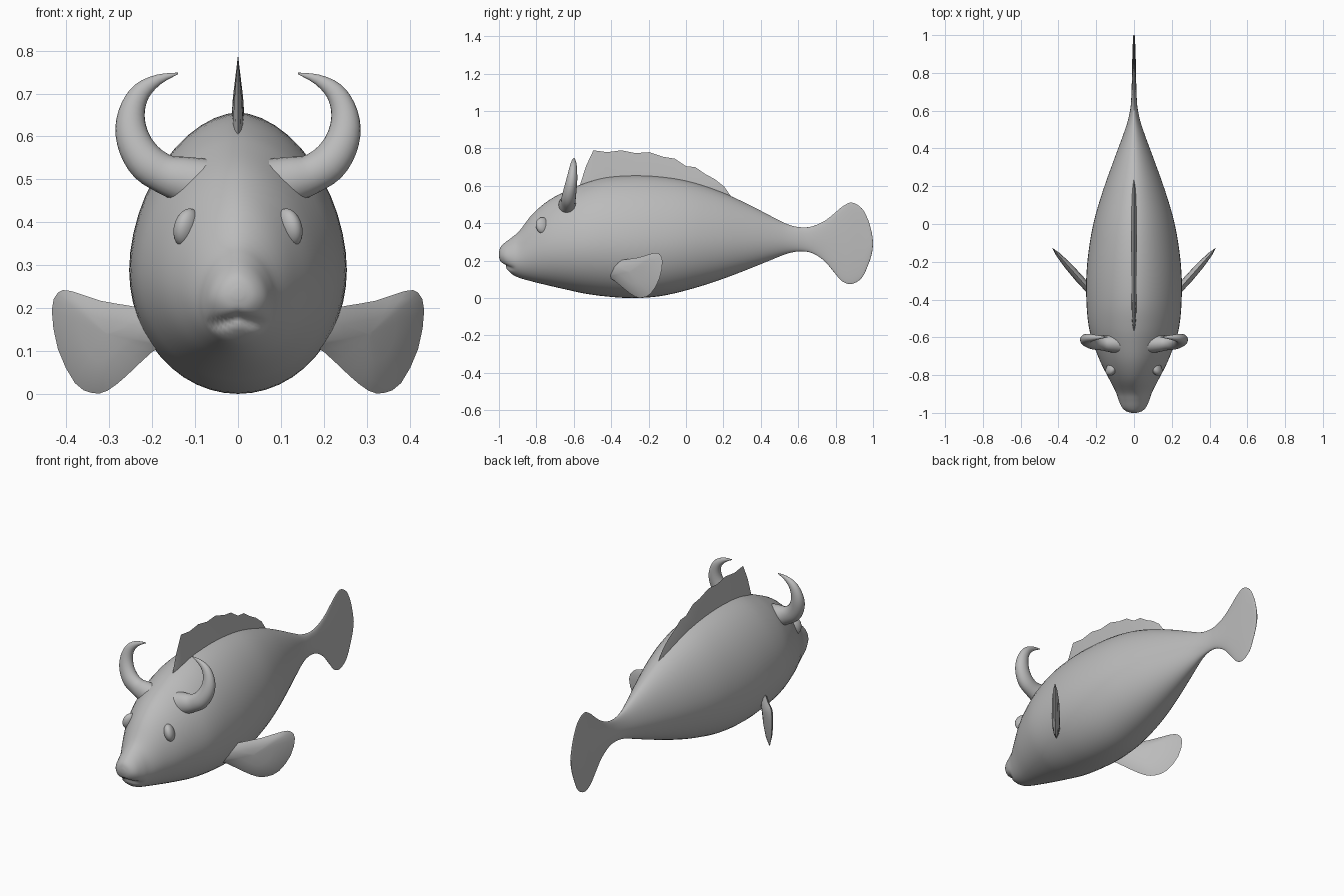
import bpy, bmesh, math
from mathutils import Vector

if "Cube" in bpy.data.objects:
    bpy.data.objects.remove(bpy.data.objects["Cube"])

grey = bpy.data.materials.new("matte grey")
grey.diffuse_color = (0.5, 0.5, 0.5, 1)
grey.use_nodes = True
grey.node_tree.nodes["Principled BSDF"].inputs["Base Color"].default_value = grey.diffuse_color


def catmull(pts, steps):
    """Smooth interpolation through tuples of any length."""
    out = []
    for i in range(len(pts) - 1):
        p0, p1, p2, p3 = (pts[min(max(i + k, 0), len(pts) - 1)] for k in (-1, 0, 1, 2))
        for s in range(steps):
            t = s / steps
            out.append(tuple(0.5 * (2 * b + (c - a) * t + (2 * a - 5 * b + 4 * c - d) * t * t
                                    + (3 * b - a - 3 * c + d) * t ** 3)
                             for a, b, c, d in zip(p0, p1, p2, p3)))
    return out + [tuple(pts[-1])]


def finish(name, bm, angle=40):
    bmesh.ops.recalc_face_normals(bm, faces=bm.faces[:])
    me = bpy.data.meshes.new(name)
    bm.to_mesh(me)
    bm.free()
    ob = bpy.data.objects.new(name, me)
    bpy.context.collection.objects.link(ob)
    me.materials.append(grey)
    bpy.ops.object.select_all(action='DESELECT')
    ob.select_set(True)
    bpy.context.view_layer.objects.active = ob
    bpy.ops.object.shade_smooth_by_angle(angle=math.radians(angle))
    return ob


def loft(name, rings, angle=40):
    """Skin closed rings of equal length and cap both ends."""
    bm = bmesh.new()
    rows = [[bm.verts.new(p) for p in r] for r in rings]
    n = len(rows[0])
    for a, b in zip(rows, rows[1:]):
        for i in range(n):
            j = (i + 1) % n
            bm.faces.new((a[i], a[j], b[j], b[i]))
    bm.faces.new(rows[0])
    bm.faces.new(rows[-1])
    return finish(name, bm, angle)


# Body and tail fin: (y, half width, bottom, top)
body = [(-1.0, .012, .222, .245), (-.992, .04, .195, .272), (-.97, .064, .168, .295),
        (-.93, .082, .128, .325), (-.89, .096, .108, .36), (-.82, .132, .088, .45),
        (-.73, .178, .066, .525), (-.625, .218, .042, .58), (-.54, .24, .024, .615),
        (-.43, .251, .009, .645), (-.29, .253, .0, .656), (-.14, .24, .01, .65),
        (.015, .212, .045, .625), (.175, .165, .095, .573), (.335, .108, .155, .5),
        (.47, .058, .21, .43), (.55, .032, .24, .392), (.62, .018, .25, .378),
        (.68, .014, .238, .385), (.74, .012, .198, .412), (.79, .011, .14, .45),
        (.835, .01, .09, .488), (.885, .009, .075, .511), (.94, .007, .108, .48),
        (.975, .006, .18, .415), (.993, .005, .235, .35), (1.0, .003, .285, .3)]
rings = []
for y, w, lo, hi in catmull(body, 4):
    mid = lo + .44 * (hi - lo)
    ring = []
    for k in range(48):
        a = 2 * math.pi * k / 48
        c, s = math.cos(a), math.sin(a)
        up = s > 0
        x = w * math.copysign(abs(c) ** (1.12 if up else 1.0), c)
        z = mid + ((hi - mid) * s ** 1.08 if up else (mid - lo) * s)
        # mouth crease under the muzzle
        g = math.exp(-((z - .178 + .3 * abs(x)) / .012) ** 2) * max(0, min(1, (-.91 - y) / .05))
        ring.append((x * (1 - .14 * g), y + .016 * g, z))
    rings.append(ring)
loft("body", rings, 60)

# Dorsal fin: scalloped top edge tapering from a thick root (y, top, root)
crest = [(-.565, .61, .6), (-.535, .705, .6), (-.495, .79, .6), (-.42, .78, .62), (-.345, .79, .63),
         (-.27, .775, .63), (-.195, .78, .63), (-.12, .755, .62), (-.06, .745, .61), (0, .705, .6),
         (.05, .7, .59), (.1, .665, .57), (.155, .635, .55), (.205, .595, .53), (.24, .545, .51)]
rings = []
for i, (y, top, root) in enumerate(crest):
    t = .014 * (1 - abs(i / 14 * 2 - 1) ** 4) + .002
    rings.append([(-t, y, root), (-t * .75, y, root + .4 * (top - root)), (0, y, top),
                  (t * .75, y, root + .4 * (top - root)), (t, y, root)])
loft("dorsal_fin", rings, 20)

# Horns: (x, y, z, radius) along the curve
horn = [(.085, -.632, .488, .062), (.13, -.632, .5, .054), (.17, -.63, .512, .046),
        (.21, -.627, .537, .045), (.238, -.62, .577, .041), (.25, -.612, .622, .036),
        (.245, -.606, .667, .029), (.224, -.602, .706, .022), (.185, -.6, .733, .012),
        (.14, -.598, .747, .002)]
path = catmull(horn, 3)
# Pectoral fin outline (x, z)
blade = [(.16, .185), (.25, .205), (.32, .217), (.39, .24), (.42, .236), (.434, .195), (.42, .105),
         (.38, .025), (.34, .002), (.305, .007), (.26, .042), (.2, .098), (.16, .12)]
outline = catmull(blade, 2)
normal = Vector((.75, -.66, 0))

for side, label in ((1, "right"), (-1, "left")):
    rings = []
    for i, (x, y, z, r) in enumerate(path):
        p, q = path[max(i - 1, 0)], path[min(i + 1, len(path) - 1)]
        t = Vector((q[0] - p[0], q[1] - p[1], q[2] - p[2])).normalized()
        u = t.cross(Vector((0, 1, 0))).normalized()
        v = t.cross(u)
        ring = []
        for k in range(20):
            a = 2 * math.pi * k / 20
            co = Vector((x, y, z)) + u * r * math.cos(a) + v * r * .85 * math.sin(a)
            ring.append((side * co.x, co.y, co.z))
        rings.append(ring)
    loft("horn_" + label, rings)

    # Pectoral fin: lens-shaped blade swept backwards
    rings = []
    for scale, off in ((.05, .022), (.45, .019), (.8, .011), (1, 0),
                       (.8, -.011), (.45, -.019), (.05, -.022)):
        ring = []
        for x, z in outline:
            x, z = .29 + (x - .29) * scale, .14 + (z - .14) * scale
            co = Vector((x, -.39 + (x - .2) * 1.13, z)) + normal * off
            ring.append((side * co.x, co.y, co.z))
        rings.append(ring)
    loft("pectoral_fin_" + label, rings, 60)

    # Eye: upright ellipsoid turned outwards
    bpy.ops.mesh.primitive_uv_sphere_add(segments=24, ring_count=14, radius=1,
                                         location=(side * .119, -.766, .387),
                                         rotation=(0, side * math.radians(-14), side * math.radians(30)))
    eye = bpy.context.object
    eye.name = "eye_" + label
    eye.scale = (.027, .04, .046)
    eye.data.materials.append(grey)
    bpy.ops.object.shade_smooth_by_angle()
